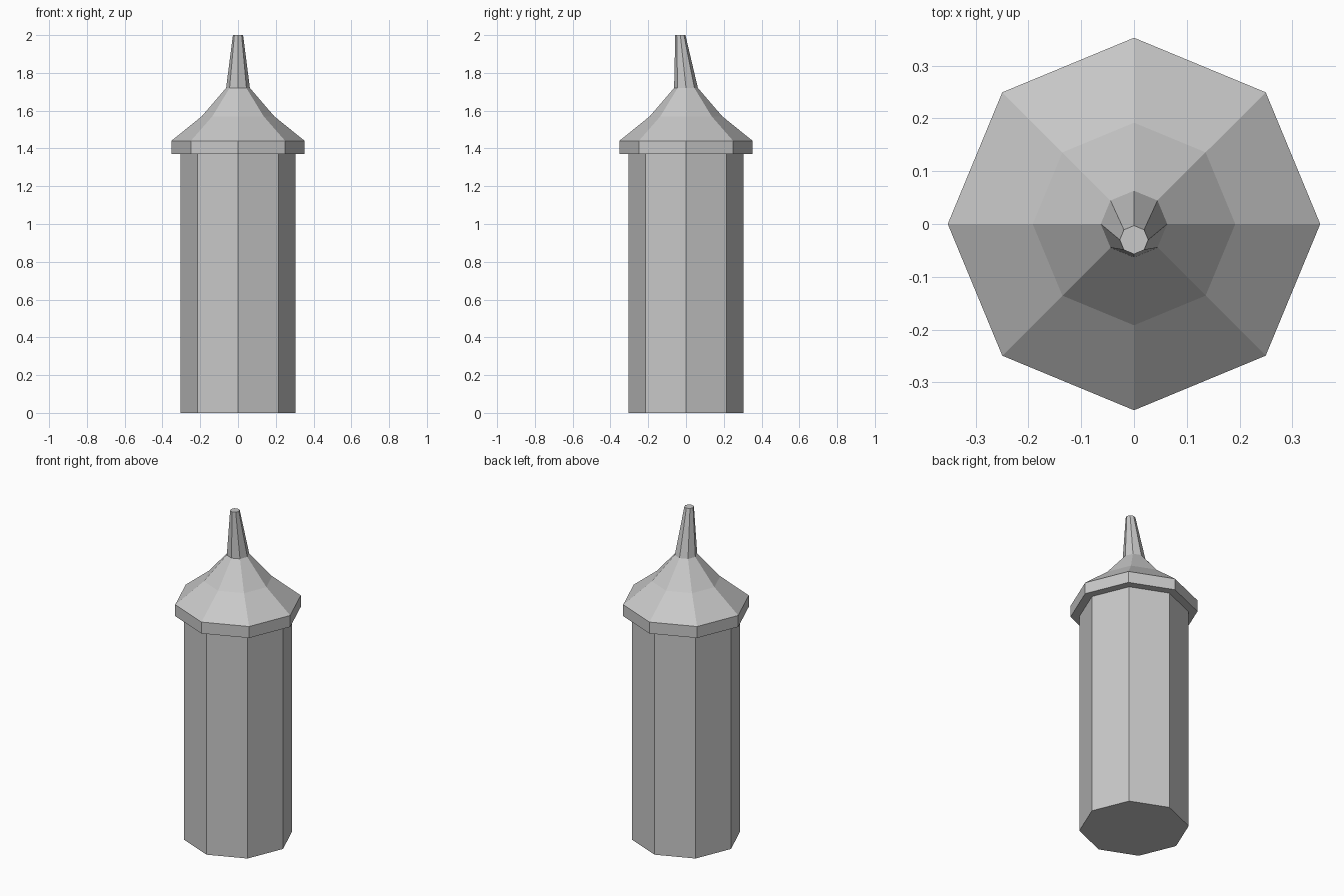
import bpy
import bmesh
from math import cos, sin, pi

SIDES = 8

cube = bpy.data.objects.get("Cube")
if cube:
    bpy.data.objects.remove(cube, do_unlink=True)

stone = bpy.data.materials.new("grey stone")
stone.use_nodes = True
colour = (0.58, 0.58, 0.58, 1)
stone.diffuse_color = colour
stone.node_tree.nodes["Principled BSDF"].inputs["Base Color"].default_value = colour


def loft(name, rings, bottom=False, top=False):
    """Join octagonal rings given as (radius, height, y offset)."""
    bm = bmesh.new()
    loops = []
    for radius, z, y in rings:
        loops.append([bm.verts.new((radius * cos(2 * pi * i / SIDES),
                                    y + radius * sin(2 * pi * i / SIDES), z))
                      for i in range(SIDES)])
    for low, high in zip(loops, loops[1:]):
        for i in range(SIDES):
            j = (i + 1) % SIDES
            bm.faces.new((low[i], low[j], high[j], high[i]))
    if bottom:
        bm.faces.new(loops[0][::-1])
    if top:
        bm.faces.new(loops[-1])
    mesh = bpy.data.meshes.new(name)
    bm.to_mesh(mesh)
    bm.free()
    mesh.materials.append(stone)
    obj = bpy.data.objects.new(name, mesh)
    bpy.context.collection.objects.link(obj)
    return obj


BODY, RIM, NECK = 0.304, 0.353, 0.063

# Tall octagonal shaft
loft("tower_body", [(BODY, 0, 0), (BODY, 1.37, 0)], bottom=True)

# Overhanging eave with its underside
loft("roof_rim", [(BODY, 1.37, 0), (RIM, 1.37, 0), (RIM, 1.44, 0)])

# Flared roof in two slopes
loft("roof", [(RIM, 1.44, 0), (0.192, 1.57, 0), (NECK, 1.72, 0)])

# Spire leaning towards the front, with a blunt tip
loft("spire", [(NECK, 1.72, 0), (0.027, 2.0, -0.03)], top=True)
